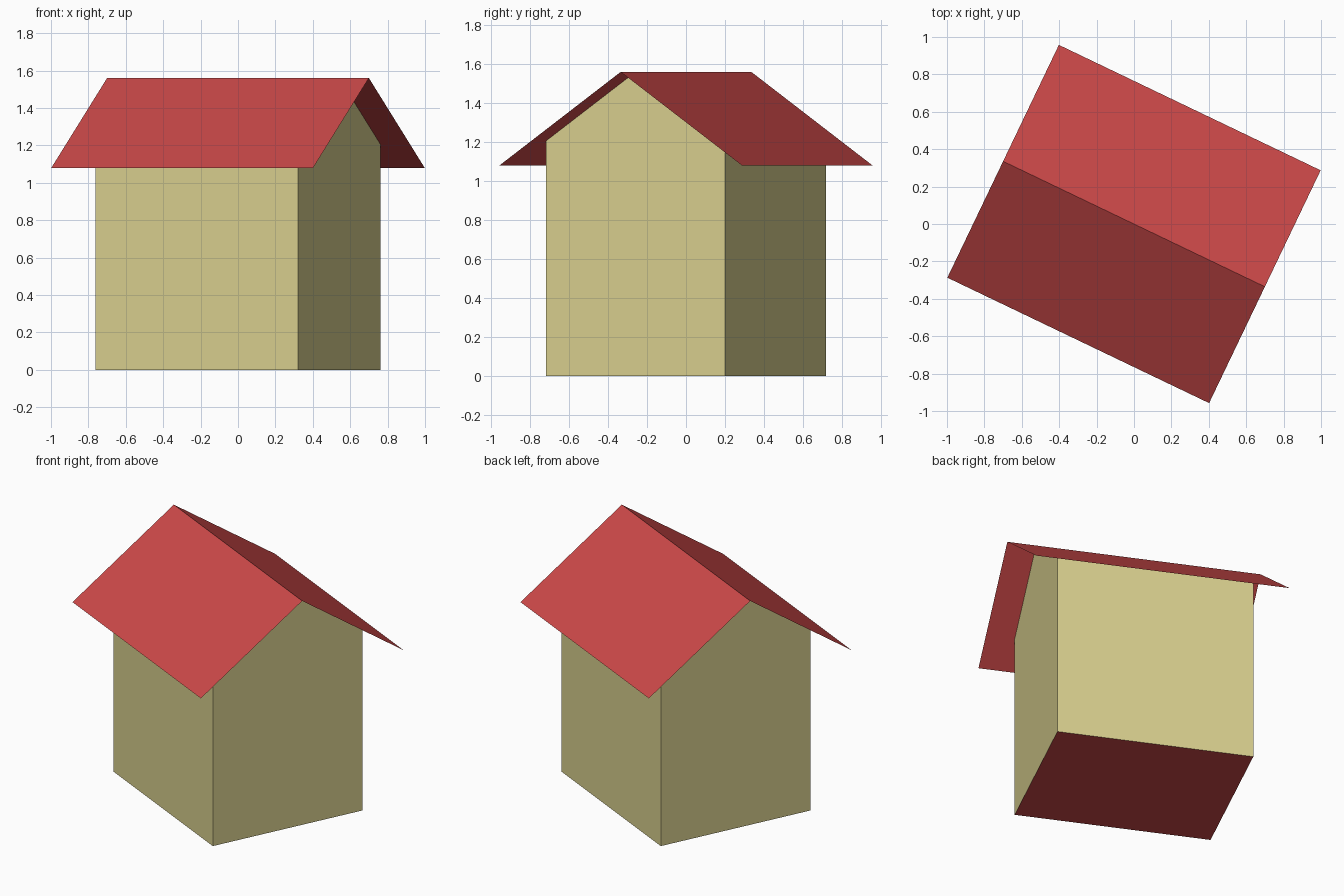
import bpy
import math

cube = bpy.data.objects.get("Cube")
if cube:
    bpy.data.objects.remove(cube, do_unlink=True)

TURN = -math.radians(25.6)      # the whole house is turned on its plot
RIDGE, EAVE = 1.56, 1.08
ROOF_X, ROOF_Y = 0.776, 0.69    # half length and half width of the roof
WALL_X, WALL_Y = 0.60, 0.51     # half length and half width of the walls
WALL_TOP = RIDGE - (RIDGE - EAVE) * WALL_Y / ROOF_Y


def linear(c):
    return c / 12.92 if c <= 0.04045 else ((c + 0.055) / 1.055) ** 2.4


def material(name, srgb):
    colour = [linear(c) for c in srgb] + [1.0]
    mat = bpy.data.materials.new(name)
    mat.use_nodes = True
    mat.diffuse_color = colour
    bsdf = mat.node_tree.nodes["Principled BSDF"]
    bsdf.inputs["Base Color"].default_value = colour
    return mat


def extrude_profile(name, profile, half, mat, closed=False):
    """Sweep a (y, z) profile along x; a closed one also gets both ends."""
    n = len(profile)
    verts = [(x, y, z) for x in (-half, half) for y, z in profile]
    faces = [(i, n + i, n + i + 1, i + 1) for i in range(n - 1)]
    if closed:
        faces += [tuple(range(n)), tuple(reversed(range(n, 2 * n)))]
    mesh = bpy.data.meshes.new(name)
    mesh.from_pydata(verts, [], faces)
    mesh.materials.append(mat)
    obj = bpy.data.objects.new(name, mesh)
    obj.rotation_euler.z = TURN
    bpy.context.collection.objects.link(obj)
    return obj


red = material("roof red", (0.80, 0.285, 0.285))
cream = material("wall cream", (0.85, 0.815, 0.56))

# Thin gabled roof sheet
extrude_profile("roof", [(ROOF_Y, EAVE), (0, RIDGE), (-ROOF_Y, EAVE)], ROOF_X, red)

# Side walls, floor and gable ends, open under the roof
gable = [(0, RIDGE), (-WALL_Y, WALL_TOP), (-WALL_Y, 0), (WALL_Y, 0),
         (WALL_Y, WALL_TOP)]
walls = extrude_profile("walls", gable[1:], WALL_X, cream)
walls.data.materials.append(red)
for face in walls.data.polygons:
    if abs(face.normal.z) > 0.9:
        face.material_index = 1     # red floor

for side, name in ((-1, "right_gable"), (1, "left_gable")):
    mesh = bpy.data.meshes.new(name)
    outline = gable if side > 0 else gable[::-1]
    mesh.from_pydata([(side * WALL_X, y, z) for y, z in outline], [],
                     [tuple(range(len(outline)))])
    mesh.materials.append(cream)
    end = bpy.data.objects.new(name, mesh)
    end.rotation_euler.z = TURN
    bpy.context.collection.objects.link(end)
